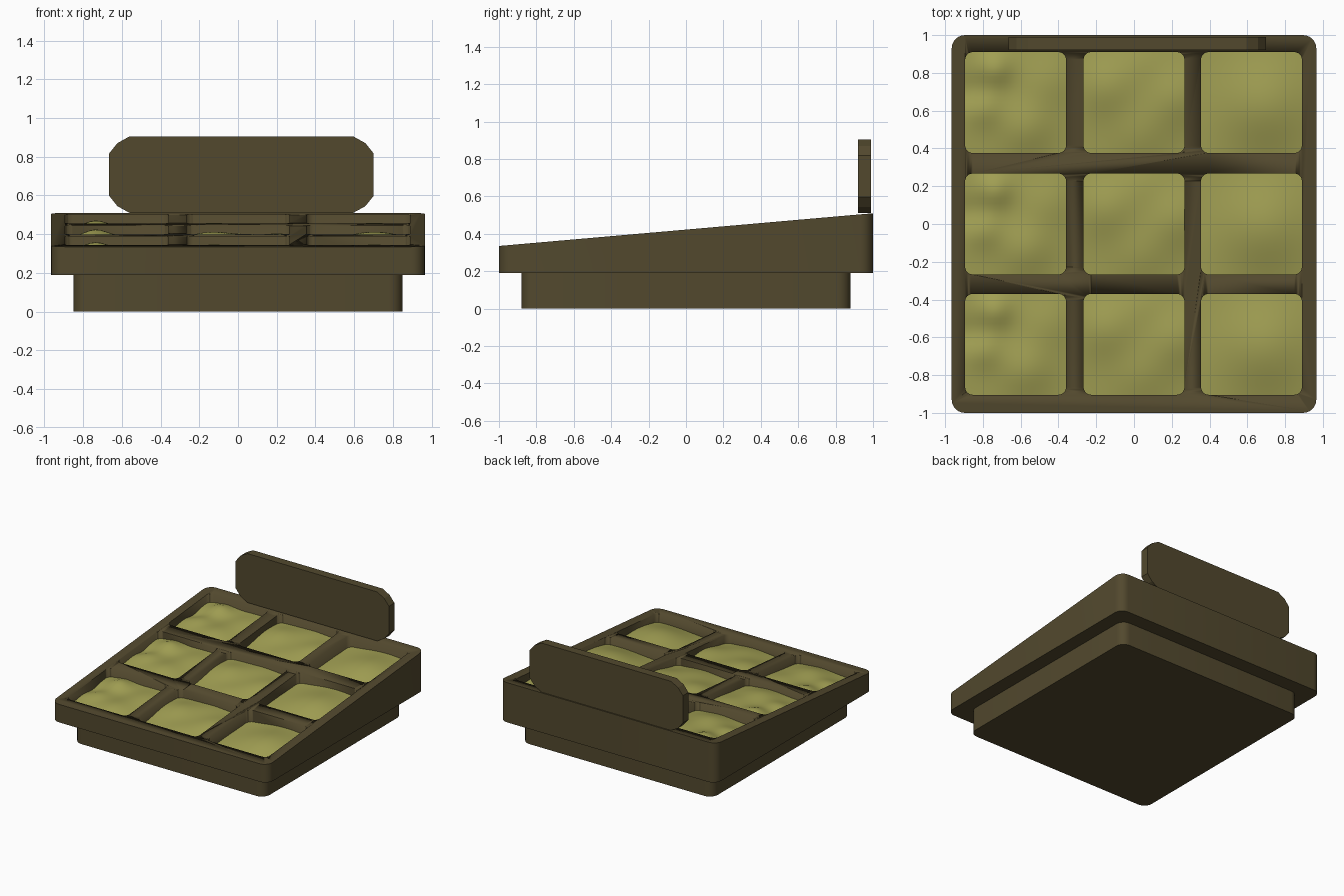
import bpy, bmesh
from math import sin, cos, pi, exp
from mathutils import Vector

if "Cube" in bpy.data.objects:
    bpy.data.objects.remove(bpy.data.objects["Cube"])


def material(name, rgb):
    m = bpy.data.materials.new(name)
    m.diffuse_color = (*rgb, 1)
    m.use_nodes = True
    m.node_tree.nodes["Principled BSDF"].inputs["Base Color"].default_value = m.diffuse_color
    return m


BROWN = material("dark_wood", (0.085, 0.066, 0.027))
GREEN = material("olive_filling", (0.37, 0.36, 0.09))


def slope(y):
    return 0.335 + 0.0875 * (y + 1)


def rounded_rect(cx, cy, hx, hy, r, seg=6):
    pts = []
    for k, (sx, sy) in enumerate([(1, 1), (-1, 1), (-1, -1), (1, -1)]):
        for i in range(seg + 1):
            a = (k + i / seg) * pi / 2
            pts.append((cx + sx * (hx - r) + r * cos(a), cy + sy * (hy - r) + r * sin(a)))
    return pts


def add_prism(bm, pts, vec):
    face = bm.faces.new([bm.verts.new(p) for p in pts])
    top = bmesh.ops.extrude_face_region(bm, geom=[face])["geom"]
    moved = [v for v in top if isinstance(v, bmesh.types.BMVert)]
    bmesh.ops.translate(bm, verts=moved, vec=Vector(vec))
    return moved


def finish(bm, name, mat, angle=0.6):
    bmesh.ops.recalc_face_normals(bm, faces=bm.faces[:])
    me = bpy.data.meshes.new(name)
    bm.to_mesh(me)
    bm.free()
    me.materials.append(mat)
    ob = bpy.data.objects.new(name, me)
    bpy.context.collection.objects.link(ob)
    bpy.ops.object.select_all(action='DESELECT')
    ob.select_set(True)
    bpy.context.view_layer.objects.active = ob
    bpy.ops.object.shade_smooth_by_angle(angle=angle)
    return ob


# plinth
bm = bmesh.new()
add_prism(bm, [(x, y, 0) for x, y in rounded_rect(0, 0, 0.85, 0.88, 0.07)], (0, 0, 0.19))
finish(bm, "plinth", BROWN)

# pocket cutters, joined in one helper mesh
COLS, ROWS, HALF = (-0.627, 0, 0.622), (-0.637, 0, 0.643), 0.267
bm = bmesh.new()
for cx in COLS:
    for cy in ROWS:
        add_prism(bm, [(x, y, 0.22) for x, y in rounded_rect(cx, cy, HALF, HALF, 0.04)], (0, 0, 0.5))
cutter = finish(bm, "pocket_cutter", BROWN)
cutter.hide_render = True

# sloped tray with nine pockets
bm = bmesh.new()
for v in add_prism(bm, [(x, y, 0.19) for x, y in rounded_rect(0, 0, 0.965, 1.0, 0.07)], (0, 0, 0.2)):
    v.co.z = slope(v.co.y)
tray = finish(bm, "tray", BROWN)
mod = tray.modifiers.new("pockets", 'BOOLEAN')
mod.operation, mod.solver, mod.object = 'DIFFERENCE', 'EXACT', cutter
bpy.context.view_layer.objects.active = tray
while tray.modifiers[0] != mod and tray.modifiers.find("pockets") > 0:
    bpy.ops.object.modifier_move_up(modifier="pockets")
bpy.ops.object.modifier_apply(modifier="pockets")
bpy.data.objects.remove(cutter)


# wavy fillings: depth below the rim, u and v run -1..1 in the pocket
def bump(u, v, a, b, s):
    return exp(-((u - a) ** 2 + (v - b) ** 2) / s)


def depth(col, u, v):
    if col == 0:
        return (-0.07 + 0.04 * bump(u, v, 0.2, -0.5, 0.3) + 0.045 * bump(u, v, -0.4, 0.65, 0.12)
                + 0.03 * bump(u, v, -0.6, -0.1, 0.15) - 0.02 * bump(u, v, -0.9, 0.2, 0.1)
                + 0.025 * bump(u, v, 0.6, 0.4, 0.3))
    if col == 1:
        return (-0.075 + 0.04 * bump(u, v, 0.8, 0.1, 0.35) + 0.045 * bump(u, v, -0.5, 0.3, 0.35)
                + 0.03 * bump(u, v, 0.1, -0.6, 0.35) + 0.015 * bump(u, v, 0.2, 0.8, 0.2))
    return -0.09 + 0.065 * bump(u, v, 0.2, -0.1, 0.8) + 0.01 * sin(2 * u + v)


N = 20
for c, cx in enumerate(COLS):
    for r, cy in enumerate(ROWS):
        bm = bmesh.new()
        bmesh.ops.create_grid(bm, x_segments=N, y_segments=N, size=1)
        for p in bm.verts:
            u, v = p.co.x, p.co.y
            y = cy + v * (HALF + 0.005)
            z = slope(y) + depth(c, u, v) + (0.01 if r == 1 else 0)
            p.co = (cx + u * (HALF + 0.005), y, z)
        if sum(f.normal.z for f in bm.faces) < 0:
            bmesh.ops.reverse_faces(bm, faces=bm.faces[:])
        finish(bm, f"filling_{c}_{r}", GREEN, 1.5)

# upright back board with clipped corners
corner = [(0.6825, 0.11), (0.64, 0.163), (0.5775, 0.1975)]
outline = []
for sx, sz in [(1, 1), (-1, 1), (-1, -1), (1, -1)]:
    outline += [(sx * x, sz * z) for x, z in (corner if sx * sz > 0 else corner[::-1])]
bm = bmesh.new()
add_prism(bm, [(0.0175 + x, 0.92, 0.7075 + z) for x, z in outline], (0, 0.07, 0))
finish(bm, "back_board", BROWN, 0.2)
